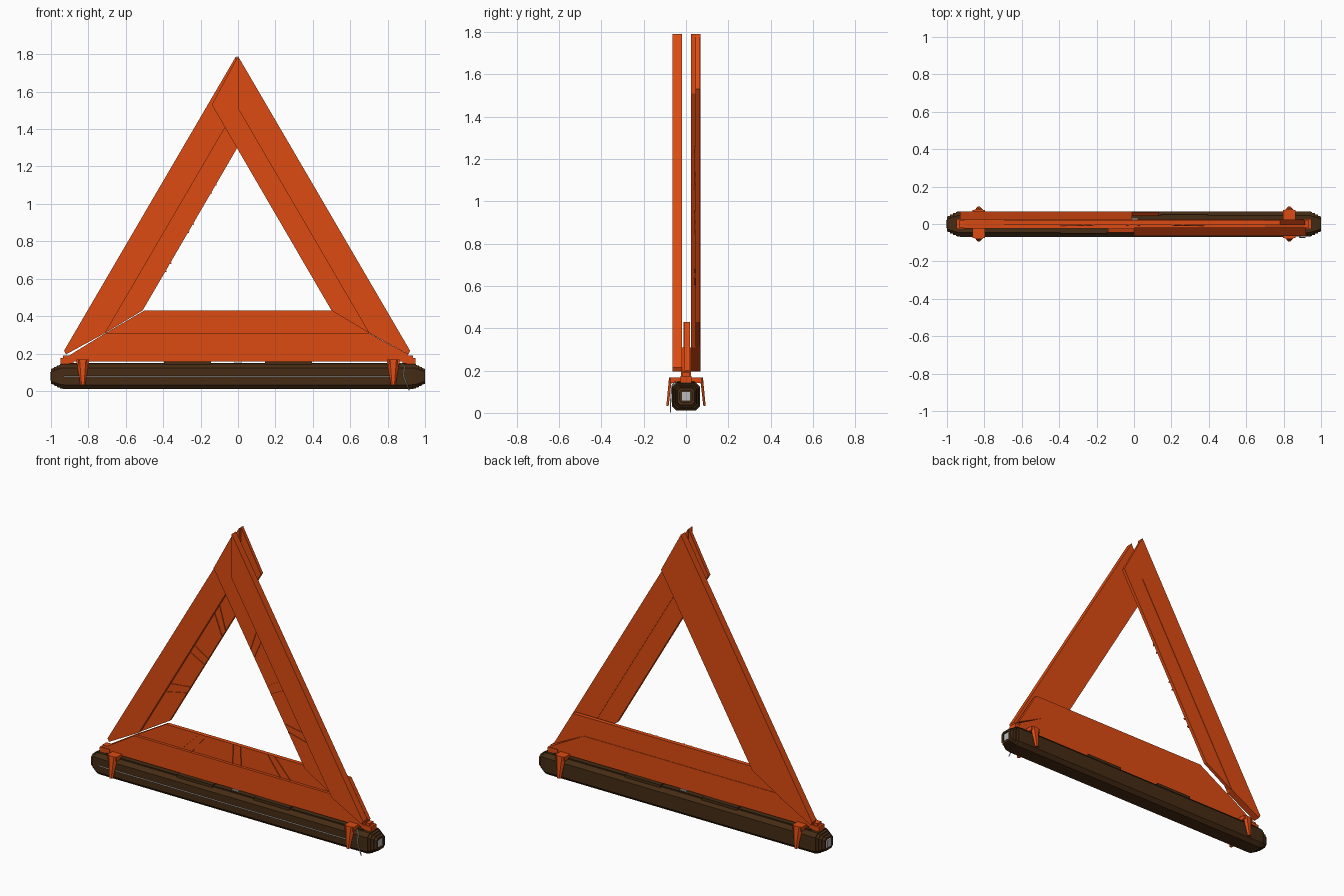
import bpy, bmesh, math
from mathutils import Vector

if "Cube" in bpy.data.objects:
    bpy.data.objects.remove(bpy.data.objects["Cube"])


def material(name, color):
    m = bpy.data.materials.new(name)
    m.diffuse_color = (*color, 1)
    m.use_nodes = True
    m.node_tree.nodes["Principled BSDF"].inputs["Base Color"].default_value = m.diffuse_color
    return m


ORANGE = material("orange_plastic", (0.72, 0.07, 0.006))
BROWN = material("dark_brown_plastic", (0.06, 0.025, 0.007))
GREY = material("grey_metal", (0.5, 0.5, 0.5))


def finish(name, bm, mat):
    bmesh.ops.recalc_face_normals(bm, faces=bm.faces)
    me = bpy.data.meshes.new(name)
    bm.to_mesh(me)
    bm.free()
    me.materials.append(mat)
    ob = bpy.data.objects.new(name, me)
    bpy.context.collection.objects.link(ob)
    return ob


def loft(name, rings, mat):
    """Skin a list of equal-length point rings and cap both ends."""
    bm = bmesh.new()
    vs = [[bm.verts.new(p) for p in r] for r in rings]
    n = len(rings[0])
    for a, b in zip(vs, vs[1:]):
        for i in range(n):
            bm.faces.new((a[i], a[(i + 1) % n], b[(i + 1) % n], b[i]))
    bm.faces.new(vs[0])
    bm.faces.new(vs[-1])
    return finish(name, bm, mat)


def prism(name, pts, y0, y1, mat=ORANGE):
    """Extrude an x-z outline between two y values."""
    return loft(name, [[(x, y, z) for x, z in pts] for y in (y0, y1)], mat)


def box(name, x0, x1, y0, y1, z0, z1, mat):
    return prism(name, [(x0, z0), (x1, z0), (x1, z1), (x0, z1)], y0, y1, mat)


# Side arms: thick outer strip plus recessed inner strip crossing the apex
outer = [(0.0, 1.79), (0.92, 0.215), (0.91, 0.195), (0.7, 0.31), (0.0, 1.51)]
inner = [(0.0, 1.79), (-0.14, 1.53), (0.5, 0.43), (0.7, 0.31), (0.0, 1.51)]
mirror = lambda pts: [(-x - 0.01, z) for x, z in pts]
prism("right_arm_outer", outer, -0.064, -0.02)
prism("right_arm_inner", inner, -0.045, -0.023)
prism("left_arm_outer", mirror(outer), 0.023, 0.068)
prism("left_arm_inner", mirror(inner), 0.044, 0.065)

# Bottom bar, its inner strip passing behind the right arm
prism("bottom_bar_outer", [(-0.91, 0.158), (0.91, 0.158), (0.91, 0.195),
      (0.7, 0.308), (-0.71, 0.308), (-0.91, 0.185)], -0.023, 0.023)
prism("bottom_bar_inner", [(-0.71, 0.308), (-0.5, 0.43), (0.78, 0.43),
      (0.915, 0.2), (0.7, 0.308)], -0.006, 0.02)

# Raised divider ribs across the reflective strips, turned around the centre
ribs = [(-0.39, -0.27), (-0.32, -0.23), (-0.04, -0.035),
        (0.015, 0.02), (0.23, 0.31), (0.21, 0.29)]
ribs = [(-0.39, -0.27), (-0.32, -0.22), (-0.035, -0.03),
        (0.025, 0.02), (0.30, 0.21), (0.37, 0.26)]
for side, angle, face in (("bottom", 0, -0.006), ("right", 120, -0.045),
                          ("left", -120, 0.044)):
    c, s = math.cos(math.radians(angle)), math.sin(math.radians(angle))
    for lo, hi in ribs:
        quad = [(lo - 0.004, 0.308), (lo + 0.004, 0.308),
                (hi + 0.004, 0.43), (hi - 0.004, 0.43)]
        turned = [(x * c - (z - 0.72) * s, 0.72 + x * s + (z - 0.72) * c)
                  for x, z in quad]
        prism(side + "_divider_rib", turned, face - 0.005, face + 0.002)


# Storage case: chamfered tube with stepped ends
def section(x, f):
    h, k = 0.067 * f, 0.045 * f
    yz = [(-k, -h), (k, -h), (h, -k), (h, k), (k, h), (-k, h), (-h, k), (-h, -k)]
    return [(x, y, 0.078 + z) for y, z in yz]


steps = [(0.93, 1), (0.952, 0.97), (0.952, 0.9), (0.968, 0.86), (0.968, 0.78),
         (0.984, 0.74), (0.984, 0.66), (1.0, 0.6), (1.0, 0.42), (0.97, 0.42)]
loft("storage_case", [section(-x, f) for x, f in reversed(steps)] +
     [section(x, f) for x, f in steps], BROWN)
for x in (-0.985, 0.985):
    box("end_plug", x - 0.02, x + 0.012, -0.022, 0.022, 0.055, 0.101, GREY)

# Top plates on the case and the centre latch
for x in (-0.27, 0.27):
    box("case_top_plate", x - 0.125, x + 0.125, -0.05, 0.05, 0.14, 0.157, BROWN)
box("case_top_rail", -0.9, 0.9, -0.04, 0.04, 0.14, 0.15, BROWN)
box("centre_latch", -0.02, 0.02, -0.03, 0.03, 0.14, 0.158, GREY)

# Hinge blocks and flared clips at both ends
for s in (-1, 1):
    x = s * 0.915
    box("hinge_block", x - 0.035, x + 0.035, -0.027, 0.027, 0.14, 0.175, ORANGE)
    box("hinge_knuckle", x - 0.02, x + 0.02, -0.02, 0.02, 0.17, 0.19, ORANGE)
    x = s * 0.83
    box("clip_bridge", x - 0.033, x + 0.033, -0.075, 0.075, 0.142, 0.168, ORANGE)
    for t in (-1, 1):
        ring = lambda z, w, y0, y1: [(x - w, t * y0, z), (x + w, t * y0, z),
                                     (x + w * 0.5, t * y1, z), (x - w * 0.5, t * y1, z)]
        loft("clip_leg", [ring(0.168, 0.034, 0.066, 0.08),
                          ring(0.032, 0.013, 0.082, 0.093)], ORANGE)


# Thin wire along the front of the case, and its hanging end
def wire(name, pts):
    cu = bpy.data.curves.new(name, "CURVE")
    cu.dimensions = "3D"
    cu.bevel_depth = 0.003
    cu.bevel_resolution = 1
    sp = cu.splines.new("POLY")
    sp.points.add(len(pts) - 1)
    for p, co in zip(sp.points, pts):
        p.co = (*co, 1)
    cu.materials.append(GREY)
    bpy.context.collection.objects.link(bpy.data.objects.new(name, cu))


wire("case_wire", [(-0.93, -0.067, 0.076), (0.85, -0.067, 0.076)])
wire("hanging_wire", [(0.87, -0.05, 0.148), (0.89, -0.066, 0.13),
     (0.885, -0.071, 0.08), (0.9, -0.073, 0.04), (0.915, -0.073, 0.003)])
